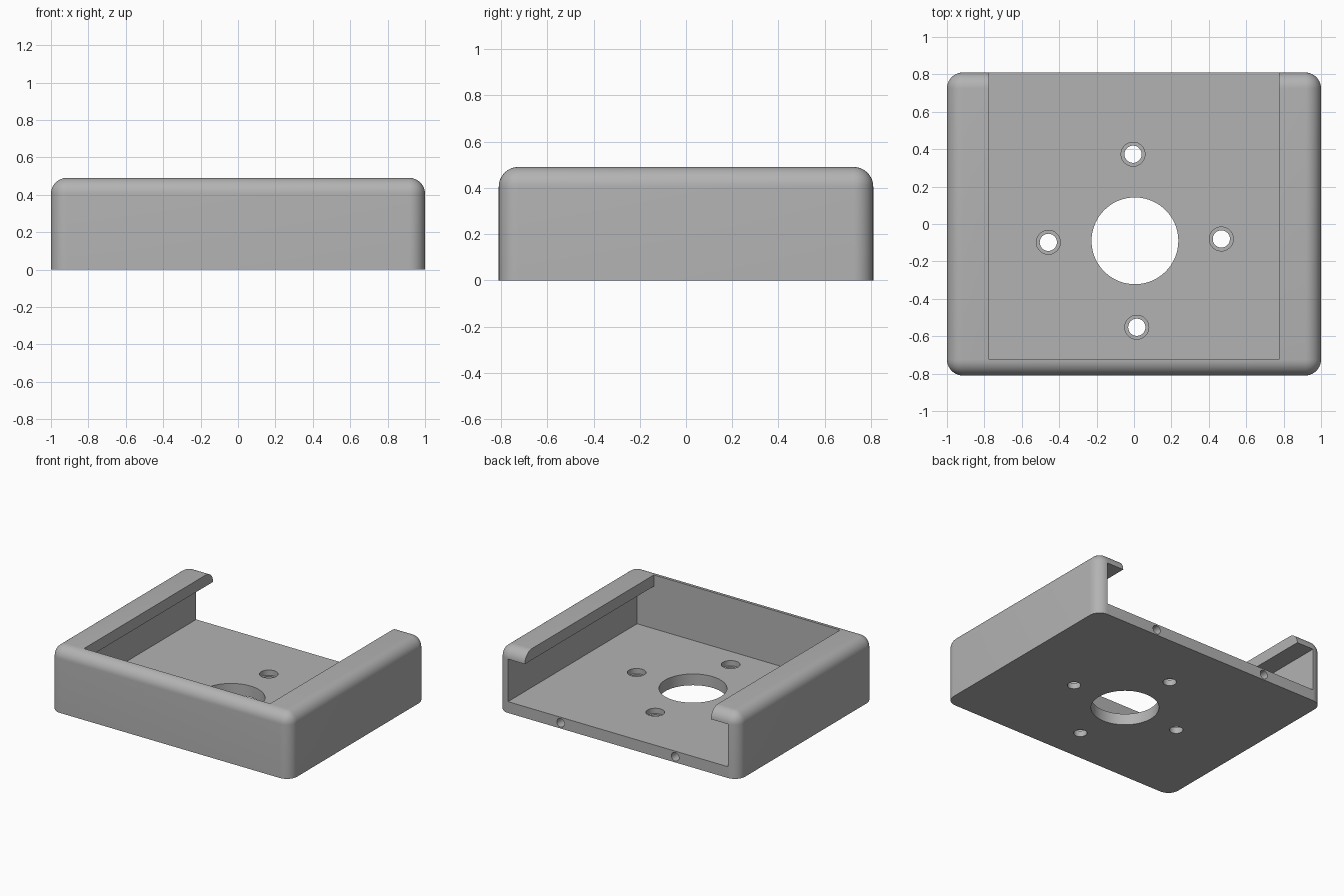
import bpy, bmesh
from mathutils import Matrix

if "Cube" in bpy.data.objects:
    bpy.data.objects.remove(bpy.data.objects["Cube"], do_unlink=True)

HALF_X, HALF_Y, HEIGHT = 1.0, 0.81, 0.49
WALL = 0.085
LIP_X = 0.775

grey = bpy.data.materials.new("plain grey")
grey.use_nodes = True
colour = (0.45, 0.45, 0.45, 1)
grey.diffuse_color = colour
grey.node_tree.nodes["Principled BSDF"].inputs["Base Color"].default_value = colour


def add_object(name, bm):
    bmesh.ops.recalc_face_normals(bm, faces=bm.faces)
    mesh = bpy.data.meshes.new(name)
    bm.to_mesh(mesh)
    bm.free()
    mesh.materials.append(grey)
    obj = bpy.data.objects.new(name, mesh)
    bpy.context.collection.objects.link(obj)
    return obj


def cylinder(name, radius, depth, centre, axis="Z", sides=48):
    bm = bmesh.new()
    turn = Matrix.Rotation(1.5707963, 4, "X") if axis == "Y" else Matrix()
    bmesh.ops.create_cone(bm, cap_ends=True, segments=sides, radius1=radius,
                          radius2=radius, depth=depth,
                          matrix=Matrix.Translation(centre) @ turn)
    return add_object(name, bm)


def cut(target, cutter):
    cutter.hide_render = True
    mod = target.modifiers.new("cut", "BOOLEAN")
    mod.operation = "DIFFERENCE"
    mod.solver = "EXACT"
    mod.object = cutter
    bpy.context.view_layer.objects.active = target
    bpy.ops.object.modifier_apply(modifier=mod.name)
    bpy.data.objects.remove(cutter, do_unlink=True)


# Outer block: every edge rounded except around the base
bm = bmesh.new()
bmesh.ops.create_cube(bm, size=1)
bmesh.ops.scale(bm, vec=(2 * HALF_X, 2 * HALF_Y, HEIGHT), verts=bm.verts)
bmesh.ops.translate(bm, vec=(0, 0, HEIGHT / 2), verts=bm.verts)
round_edges = [e for e in bm.edges if any(v.co.z > 0.1 for v in e.verts)]
bmesh.ops.bevel(bm, geom=round_edges, offset=WALL, offset_type="OFFSET",
                segments=10, profile=0.5, affect="EDGES")
case = add_object("open_case", bm)

# Cavity: T-shaped section, open at the top and the back
half = [(HALF_X - WALL, WALL), (HALF_X - WALL, HEIGHT - WALL),
        (LIP_X, HEIGHT - WALL), (LIP_X, 1)]
section = half + [(-x, z) for x, z in reversed(half)]
bm = bmesh.new()
face = bm.faces.new([bm.verts.new((x, WALL - HALF_Y, z)) for x, z in section])
swept = bmesh.ops.extrude_face_region(bm, geom=[face])["geom"]
bmesh.ops.translate(bm, vec=(0, 2, 0),
                    verts=[g for g in swept if isinstance(g, bmesh.types.BMVert)])
cut(case, add_object("cavity_cutter", bm))

# Large floor opening
cut(case, cylinder("centre_cutter", 0.232, 0.3, (0.005, -0.09, 0.05), sides=72))

# Counterbored screw holes around it
for x, y in [(-0.005, 0.373), (0.467, -0.08), (0.015, -0.552), (-0.458, -0.098)]:
    cut(case, cylinder("screw_cutter", 0.046, 0.3, (x, y, 0.05)))
    cut(case, cylinder("counterbore_cutter", 0.064, 0.1, (x, y, WALL + 0.01)))

# Blind holes in the back edge of the floor
for side in (-1, 1):
    cut(case, cylinder("edge_hole_cutter", 0.032, 0.4,
                       (side * 0.477, HALF_Y, WALL / 2), axis="Y", sides=32))

bpy.ops.object.select_all(action="DESELECT")
case.select_set(True)
bpy.context.view_layer.objects.active = case
bpy.ops.object.shade_smooth_by_angle(angle=0.52)
